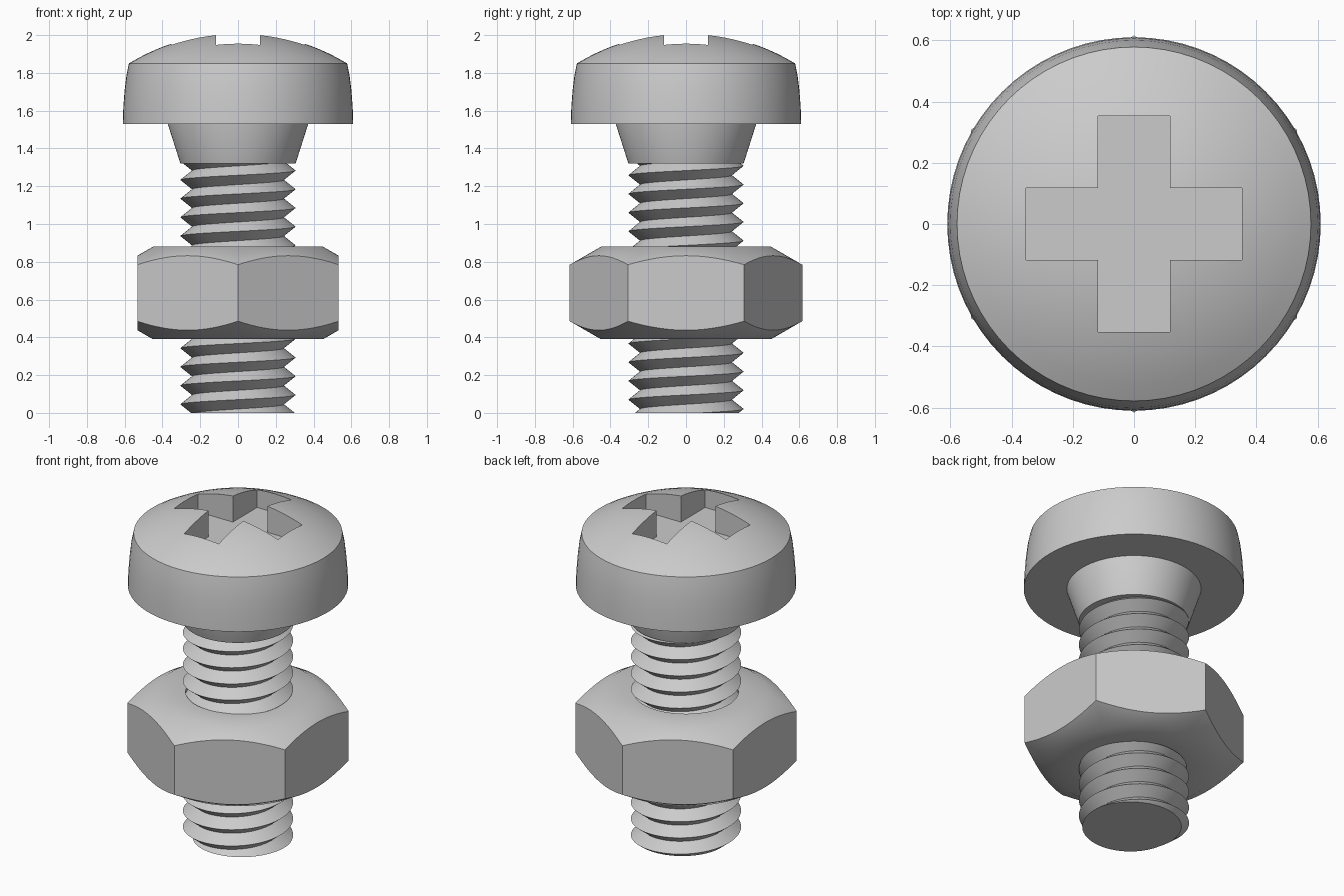
import bpy, bmesh
from math import pi, cos, sin, sqrt, radians
from mathutils import Vector

default = bpy.data.objects.get("Cube")
if default:
    bpy.data.objects.remove(default, do_unlink=True)

GREY = 0.6
steel = bpy.data.materials.new("steel_grey")
steel.use_nodes = True
steel.diffuse_color = (GREY, GREY, GREY, 1)
steel.node_tree.nodes["Principled BSDF"].inputs["Base Color"].default_value = (GREY, GREY, GREY, 1)


def finish(bm, name):
    """Turn a bmesh into a named object."""
    bmesh.ops.recalc_face_normals(bm, faces=bm.faces[:])
    mesh = bpy.data.meshes.new(name)
    bm.to_mesh(mesh)
    bm.free()
    mesh.materials.append(steel)
    obj = bpy.data.objects.new(name, mesh)
    bpy.context.collection.objects.link(obj)
    return obj


def activate(obj):
    bpy.ops.object.select_all(action='DESELECT')
    obj.select_set(True)
    bpy.context.view_layer.objects.active = obj


def smooth(obj):
    activate(obj)
    bpy.ops.object.shade_smooth_by_angle(angle=radians(35))


def lathe(profile, steps, closed=False):
    """Spin an (r, z) profile around the z axis."""
    bm = bmesh.new()
    verts = [bm.verts.new((r, 0, z)) for r, z in profile]
    pairs = list(zip(verts, verts[1:]))
    if closed:
        pairs.append((verts[-1], verts[0]))
    edges = [bm.edges.new(p) for p in pairs]
    bmesh.ops.spin(bm, geom=verts + edges, cent=(0, 0, 0), axis=(0, 0, 1),
                   angle=2 * pi, steps=steps)
    bmesh.ops.remove_doubles(bm, verts=bm.verts[:], dist=1e-5)
    return bm


def slice_off(bm, point, normal):
    """Remove everything beyond a plane and cap the cut."""
    cut = bmesh.ops.bisect_plane(bm, geom=bm.verts[:] + bm.edges[:] + bm.faces[:],
                                 plane_co=point, plane_no=normal, clear_outer=True)
    rim = [e for e in cut["geom_cut"] if isinstance(e, bmesh.types.BMEdge) and e.is_boundary]
    bmesh.ops.edgeloop_fill(bm, edges=rim)


# Head: flat underside, slightly rounded wall, spherical dome
RIM, RIM_Z, APEX = 0.578, 1.85, 2.012
rise = APEX - RIM_Z
ball = (RIM ** 2 + rise ** 2) / (2 * rise)
profile = [(0, 1.53), (0.61, 1.53), (0.607, 1.62), (0.6, 1.71), (0.59, 1.79)]
for i in range(13):
    r = RIM * (1 - i / 12)
    profile.append((r, APEX - ball + sqrt(ball ** 2 - r ** 2)))
head = finish(lathe(profile, 72), "head")

# Cross recess cut into the dome
A, L, FLOOR = 0.117, 0.352, 1.84
bm = bmesh.new()
outline = []
for k in range(4):
    c, s = round(cos(k * pi / 2)), round(sin(k * pi / 2))
    for x, y in ((L, -A), (L, A), (A, A)):
        outline.append(bm.verts.new((c * x - s * y, s * x + c * y, FLOOR)))
base = bm.faces.new(outline)
top = bmesh.ops.extrude_face_region(bm, geom=[base])["geom"]
bmesh.ops.translate(bm, verts=[v for v in top if isinstance(v, bmesh.types.BMVert)],
                    vec=(0, 0, 0.4))
cutter = finish(bm, "recess_cutter")
cutter.hide_render = True
mod = head.modifiers.new("recess", 'BOOLEAN')
mod.operation, mod.solver, mod.object = 'DIFFERENCE', 'EXACT', cutter
activate(head)
bpy.ops.object.modifier_apply(modifier=mod.name)
bpy.data.objects.remove(cutter, do_unlink=True)
smooth(head)

# Tapered neck, running up into the head
neck = finish(lathe([(0, 1.32), (0.305, 1.32), (0.372, 1.53), (0.372, 1.56), (0, 1.56)], 72), "neck")
smooth(neck)

# Threaded shank: alternating crest and root helices, trimmed top and bottom
PITCH, CREST, ROOT, PHASE, STEPS = 0.099, 0.305, 0.243, 0.095, 64
bm = bmesh.new()
rows = []
for k in range(-6, 32):
    r = CREST if k % 2 == 0 else ROOT
    rows.append([bm.verts.new((r * cos(2 * pi * j / STEPS), r * sin(2 * pi * j / STEPS),
                               PHASE + PITCH * (k / 2 + j / STEPS)))
                 for j in range(STEPS + 1)])
for low, high in zip(rows, rows[1:]):
    for j in range(STEPS):
        bm.faces.new((low[j], low[j + 1], high[j + 1], high[j]))
bmesh.ops.remove_doubles(bm, verts=bm.verts[:], dist=1e-5)
slice_off(bm, Vector((0, 0, 0)), Vector((0, 0, -1)))
slice_off(bm, Vector((0, 0, 1.34)), Vector((0, 0, 1)))
smooth(finish(bm, "threaded_shank"))

# Hex nut: chamfered ring with six flats sliced off
BORE, FACE, OUT, FLAT = 0.29, 0.45, 0.622, 0.533
LOW, HIGH = 0.39, 0.88
drop = (OUT - FACE) * 0.577
bm = lathe([(BORE, LOW), (FACE, LOW), (OUT, LOW + drop),
            (OUT, HIGH - drop), (FACE, HIGH), (BORE, HIGH)], 96, closed=True)
for k in range(6):
    n = Vector((cos(k * pi / 3), sin(k * pi / 3), 0))
    slice_off(bm, n * FLAT, n)
smooth(finish(bm, "hex_nut"))
